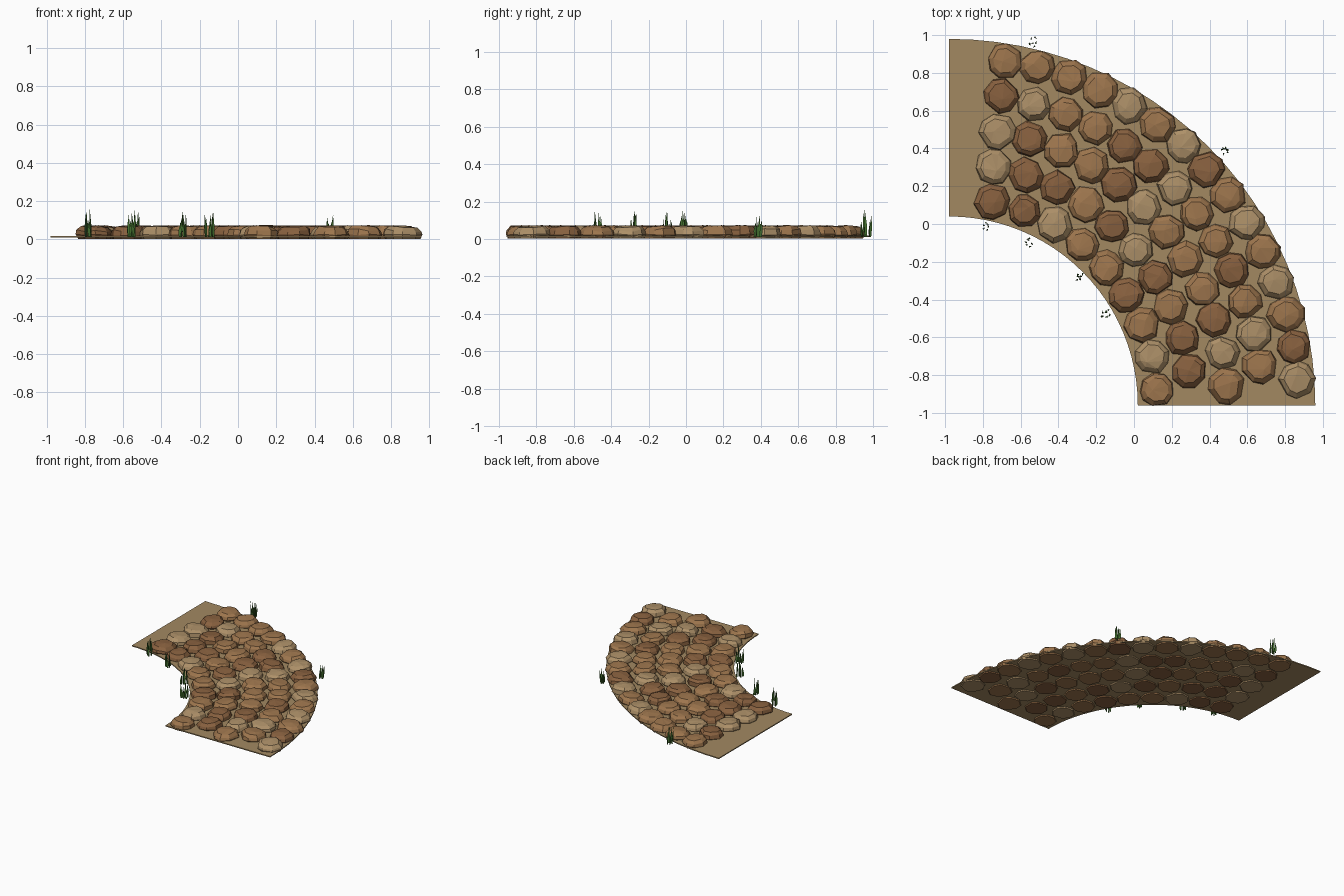
import bpy, bmesh, random
from math import sin, cos, pi, radians

if "Cube" in bpy.data.objects:
    bpy.data.objects.remove(bpy.data.objects["Cube"])

random.seed(7)
CX, CY = -0.98, -0.96          # centre of the bend


def material(name, rgb):
    m = bpy.data.materials.new(name)
    m.diffuse_color = (*rgb, 1)
    m.use_nodes = True
    m.node_tree.nodes["Principled BSDF"].inputs["Base Color"].default_value = m.diffuse_color
    return m


def add_object(name, bm, mat):
    bmesh.ops.recalc_face_normals(bm, faces=bm.faces)
    me = bpy.data.meshes.new(name)
    bm.to_mesh(me)
    bm.free()
    me.materials.append(mat)
    ob = bpy.data.objects.new(name, me)
    bpy.context.collection.objects.link(ob)
    return ob


def polar(r, deg):
    """Point on the bend, angle measured clockwise from +y."""
    return CX + r * sin(radians(deg)), CY + r * cos(radians(deg))


earth = material("earth", (0.36, 0.25, 0.12))
green = material("grass", (0.06, 0.17, 0.03))
stone_mats = {
    "L": material("pale_stone", (0.42, 0.28, 0.14)),
    "M": material("brown_stone", (0.34, 0.18, 0.075)),
    "D": material("dark_stone", (0.25, 0.12, 0.05)),
}

# Earth bed: a thin quarter ring
bm = bmesh.new()
SEG = 24
inner = [bm.verts.new((*polar(1.0, 90 * i / SEG), 0.011)) for i in range(SEG + 1)]
outer = [bm.verts.new((*polar(1.94, 90 * i / SEG), 0.011)) for i in range(SEG + 1)]
for i in range(SEG):
    bm.faces.new((inner[i], outer[i], outer[i + 1], inner[i + 1]))
ext = bmesh.ops.extrude_face_region(bm, geom=bm.faces[:])
for v in ext["geom"]:
    if isinstance(v, bmesh.types.BMVert):
        v.co.z = 0.019
add_object("earth_bed", bm, earth)


# Cobbles: irregular faceted stones with sloping sides and a bevelled crown
def cobble(name, x, y, mat):
    bm = bmesh.new()
    n = random.choice((8, 8, 9))
    radius = random.uniform(0.093, 0.101)
    turn = random.uniform(0, 2 * pi)
    tilt_x, tilt_y = random.uniform(-0.06, 0.06), random.uniform(-0.06, 0.06)
    angles = [turn + 2 * pi * (i + random.uniform(-0.18, 0.18)) / n for i in range(n)]
    outline = [radius * random.uniform(0.94, 1.04) for _ in range(n)]
    rings = []
    for scale, z, jitter in ((0.88, 0.003, 0.0), (1.0, 0.024, 0.004),
                             (0.93, 0.047, 0.006), (0.70, 0.067, 0.003)):
        ring = []
        for a, r in zip(angles, outline):
            r *= scale * random.uniform(0.97, 1.03)
            dx, dy = r * cos(a), r * sin(a)
            h = z + random.uniform(-jitter, jitter)
            if z > 0.04:
                h += dx * tilt_x + dy * tilt_y
            ring.append(bm.verts.new((x + dx, y + dy, h)))
        rings.append(ring)
    for low, high in zip(rings, rings[1:]):
        for i in range(n):
            j = (i + 1) % n
            bm.faces.new((low[i], low[j], high[j], high[i]))
    bm.faces.new(rings[0][::-1])
    crown = bm.verts.new((x + random.uniform(-0.03, 0.03),
                          y + random.uniform(-0.03, 0.03), 0.074))
    for i in range(n):
        bm.faces.new((rings[-1][i], rings[-1][(i + 1) % n], crown))
    add_object(name, bm, mat)


# Five curved rows: radius, first angle, last angle, shade of each stone
rows = [
    (1.105, 12.0, 85.8, "DDLMMDMLM"),
    (1.286, 10.6, 81.9, "LDDMDLDMDD"),
    (1.474, 10.0, 86.0, "LDMMDLMMMDLM"),
    (1.660, 9.6, 82.8, "DLMMDDLMMDMLM"),
    (1.850, 9.2, 85.8, "MMMMLMLDMLMLMDL"),
]
for k, (r, a0, a1, shades) in enumerate(rows, 1):
    for i, s in enumerate(shades):
        x, y = polar(r, a0 + (a1 - a0) * i / (len(shades) - 1))
        cobble(f"cobble_row{k}_{i + 1:02d}", x, y, stone_mats[s])


# Grass tufts: slim three-sided blades along the edges
def blade(bm, x, y, h):
    a = random.uniform(0, 2 * pi)
    lean_a, lean = random.uniform(0, 2 * pi), random.uniform(0.0, 0.012)
    lx, ly = lean * cos(lean_a), lean * sin(lean_a)
    rings = []
    for t, w in ((0, 0.007), (0.4, 0.010)):
        ring = []
        for i in range(3):
            b = 2 * pi * i / 3
            u, v = w * cos(b), 0.5 * w * sin(b)
            ring.append(bm.verts.new((x + lx * t + u * cos(a) - v * sin(a),
                                      y + ly * t + u * sin(a) + v * cos(a),
                                      0.012 + h * t)))
        rings.append(ring)
    tip = bm.verts.new((x + lx, y + ly, 0.012 + h))
    bm.faces.new(rings[0][::-1])
    for i in range(3):
        j = (i + 1) % 3
        bm.faces.new((rings[0][i], rings[0][j], rings[1][j], rings[1][i]))
        bm.faces.new((rings[1][i], rings[1][j], tip))


tufts = [(-0.78, -0.01, 0.145), (-0.56, -0.10, 0.145), (-0.29, -0.28, 0.14),
         (-0.15, -0.475, 0.14), (-0.53, 0.965, 0.145), (0.48, 0.39, 0.115)]
for k, (x, y, h) in enumerate(tufts, 1):
    bm = bmesh.new()
    for i in range(6):
        a, d = 2 * pi * i / 6 + random.uniform(-0.4, 0.4), random.uniform(0.008, 0.026)
        blade(bm, x + d * cos(a), y + d * sin(a), h * (1 if i == 0 else random.uniform(0.55, 0.95)))
    add_object(f"grass_tuft_{k}", bm, green)
